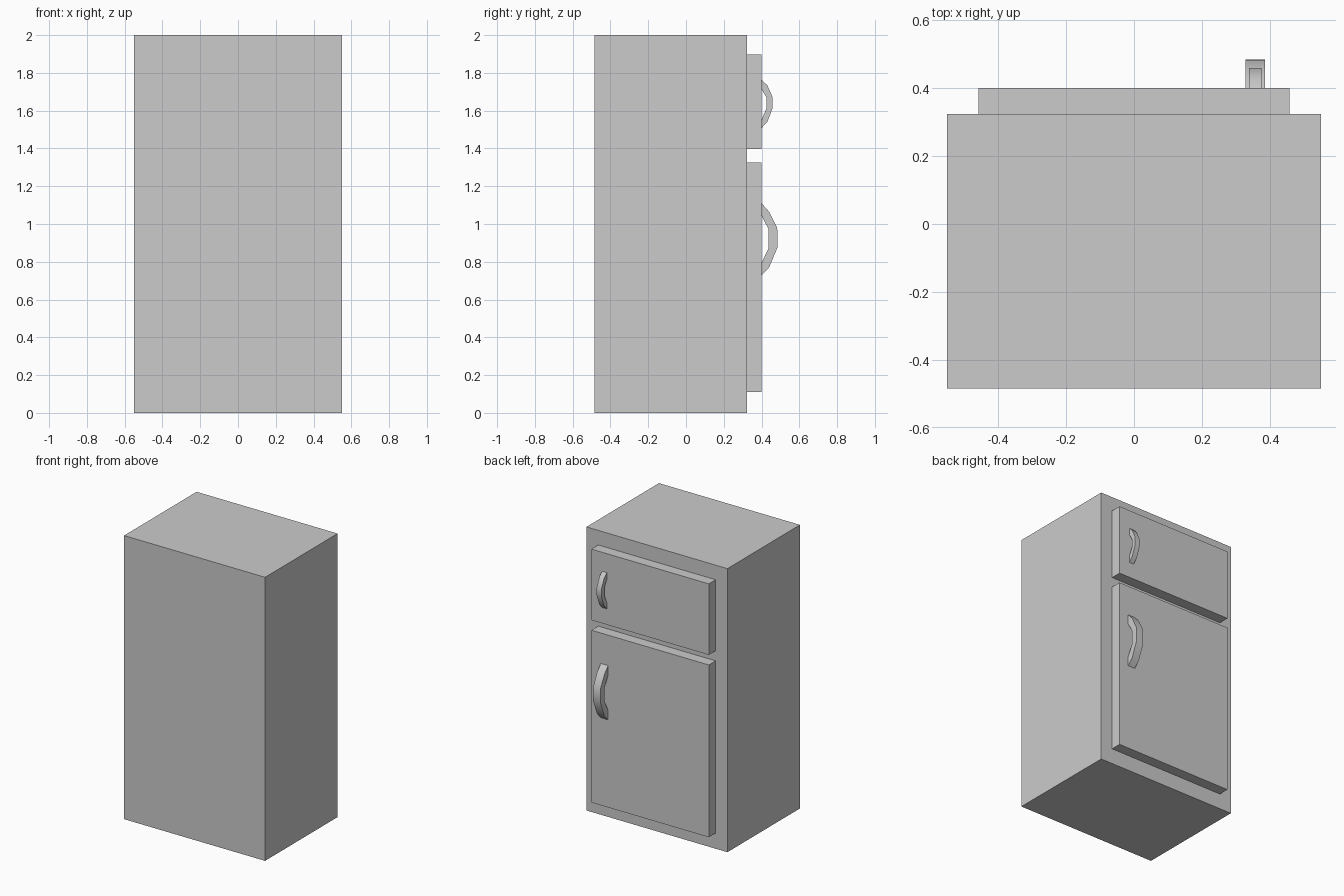
import bpy, bmesh, math

if "Cube" in bpy.data.objects:
    bpy.data.objects.remove(bpy.data.objects["Cube"])

FACE_Y = 0.324   # cabinet face carrying the doors
DOOR_Y = 0.40    # outer face of the doors


def extrude_profile(name, points, x0, x1):
    """Closed (y, z) profile extruded along x."""
    bm = bmesh.new()
    face = bm.faces.new([bm.verts.new((x0, y, z)) for y, z in points])
    res = bmesh.ops.extrude_face_region(bm, geom=[face])
    verts = [g for g in res["geom"] if isinstance(g, bmesh.types.BMVert)]
    bmesh.ops.translate(bm, verts=verts, vec=(x1 - x0, 0, 0))
    bmesh.ops.recalc_face_normals(bm, faces=bm.faces)
    mesh = bpy.data.meshes.new(name)
    bm.to_mesh(mesh)
    bm.free()
    obj = bpy.data.objects.new(name, mesh)
    bpy.context.collection.objects.link(obj)
    return obj


def box(name, x, y0, y1, z0, z1):
    return extrude_profile(name, [(y0, z0), (y1, z0), (y1, z1), (y0, z1)], -x, x)


def handle(name, x0, x1, outer, inner):
    """Bent bar: outer arc down, inner arc back up."""
    obj = extrude_profile(name, outer + inner[::-1], x0, x1)
    bpy.ops.object.select_all(action='DESELECT')
    obj.select_set(True)
    bpy.context.view_layer.objects.active = obj
    bpy.ops.object.shade_smooth_by_angle(angle=math.radians(40))


# Cabinet and doors
box("cabinet", 0.55, -0.484, FACE_Y, 0, 2)
box("freezer_door", 0.458, FACE_Y, DOOR_Y, 1.396, 1.897)
box("fridge_door", 0.458, FACE_Y, DOOR_Y, 0.11, 1.325)

# Handles
handle("freezer_handle", 0.338, 0.375,
       [(DOOR_Y, 1.763), (0.43, 1.735), (0.459, 1.67),
        (0.459, 1.614), (0.43, 1.54), (DOOR_Y, 1.508)],
       [(DOOR_Y, 1.715), (0.427, 1.668), (0.427, 1.614), (DOOR_Y, 1.552)])
handle("fridge_handle", 0.328, 0.385,
       [(DOOR_Y, 1.11), (0.44, 1.065), (0.483, 0.98),
        (0.484, 0.875), (0.44, 0.77), (DOOR_Y, 0.728)],
       [(DOOR_Y, 1.043), (0.437, 0.973), (0.437, 0.87), (DOOR_Y, 0.795)])
